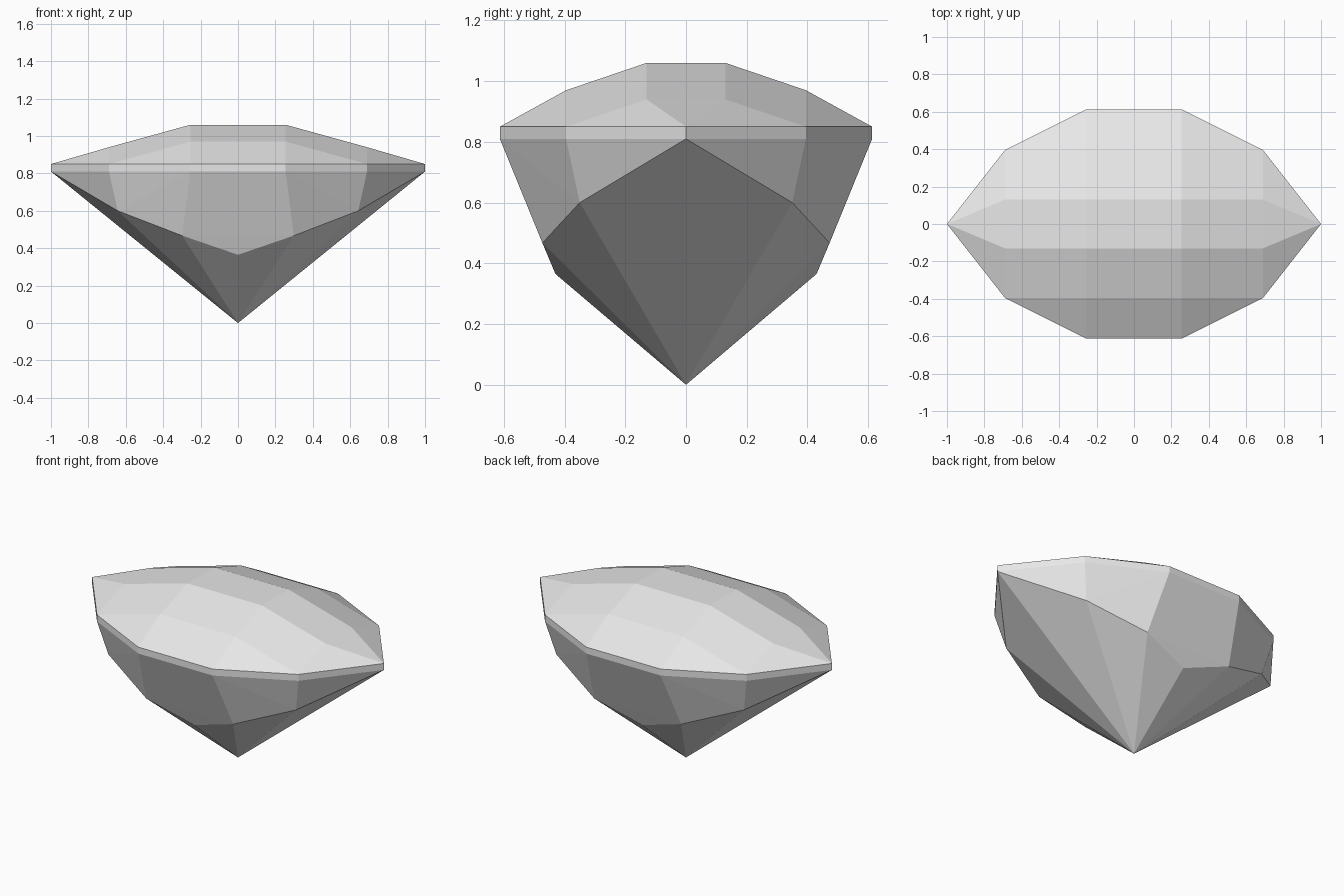
import bpy
import bmesh
import math

# Remove the default cube
cube = bpy.data.objects.get("Cube")
if cube:
    bpy.data.objects.remove(cube, do_unlink=True)

# Stone colour
stone = bpy.data.materials.new("pale_grey_stone")
stone.use_nodes = True
colour = (0.8, 0.8, 0.8, 1.0)
stone.diffuse_color = colour
stone.node_tree.nodes["Principled BSDF"].inputs["Base Color"].default_value = colour

# Facet corners of one quarter of the stone
outline = [(1.0, 0.0), (0.69, 0.395), (0.255, 0.613)]
girdle = [(x, y, z) for x, y in outline for z in (0.81, 0.85)]
crown = [(0.255, 0.13, 1.06), (0.69, 0.13, 0.94), (0.255, 0.395, 0.97)]
pavilion = [(0.0, 0.43, 0.365), (0.298, 0.473, 0.467), (0.643, 0.35, 0.60)]
tip = [(0.0, 0.0, 0.0)]

# Mirror the corners across both axes, without doubles
corners = sorted({(x * sx, y * sy, z)
                  for x, y, z in girdle + crown + pavilion + tip
                  for sx in (-1, 1) for sy in (-1, 1)})

# Wrap the corners in flat facets and join the coplanar triangles
bm = bmesh.new()
for corner in corners:
    bm.verts.new(corner)
bmesh.ops.convex_hull(bm, input=bm.verts[:])
bmesh.ops.dissolve_limit(bm, angle_limit=math.radians(0.4),
                         verts=bm.verts[:], edges=bm.edges[:])
bmesh.ops.recalc_face_normals(bm, faces=bm.faces[:])

mesh = bpy.data.meshes.new("faceted_gem")
bm.to_mesh(mesh)
bm.free()
mesh.materials.append(stone)
gem = bpy.data.objects.new("faceted_gem", mesh)
bpy.context.collection.objects.link(gem)
